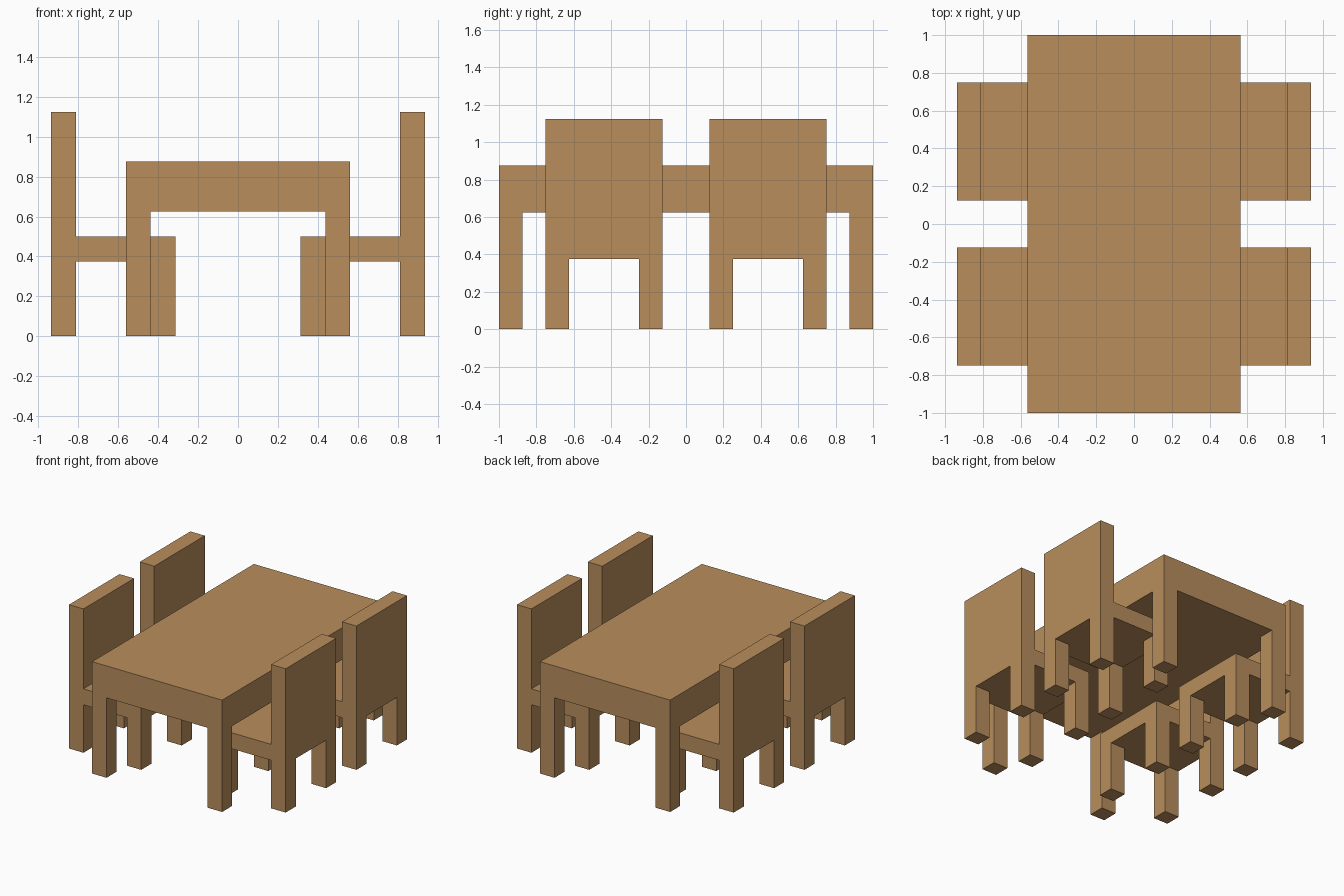
import bpy, bmesh
from mathutils import Vector

if "Cube" in bpy.data.objects:
    bpy.data.objects.remove(bpy.data.objects["Cube"])

wood = bpy.data.materials.new("tan wood")
wood.diffuse_color = (0.479, 0.270, 0.107, 1)
wood.use_nodes = True
wood.node_tree.nodes["Principled BSDF"].inputs["Base Color"].default_value = wood.diffuse_color
T = 0.125  # thickness of legs and chair back


def pull(bm, faces, dz):
    """Extrude the given faces straight up or down."""
    geom = bmesh.ops.extrude_face_region(bm, geom=faces)["geom"]
    verts = [g for g in geom if isinstance(g, bmesh.types.BMVert)]
    bmesh.ops.translate(bm, verts=verts, vec=(0, 0, dz))


def furniture(name, x0, x1, y0, y1, z0, z1, back=None, back_height=0):
    """Slab with four corner legs, and a raised back along side x = back * max."""
    bm = bmesh.new()
    bmesh.ops.create_cube(bm, size=1)
    for v in bm.verts:
        v.co = Vector((x1 if v.co.x > 0 else x0,
                       y1 if v.co.y > 0 else y0,
                       z1 if v.co.z > 0 else z0))
    # cut strips one leg wide along every side
    for co, no in (((x0 + T, 0, 0), (1, 0, 0)), ((x1 - T, 0, 0), (1, 0, 0)),
                   ((0, y0 + T, 0), (0, 1, 0)), ((0, y1 - T, 0), (0, 1, 0))):
        bmesh.ops.bisect_plane(bm, geom=bm.verts[:] + bm.edges[:] + bm.faces[:],
                               plane_co=co, plane_no=no)
    bm.normal_update()
    # legs
    corners = []
    for f in bm.faces:
        c = f.calc_center_median()
        if f.normal.z < -0.9 and (c.x < x0 + T or c.x > x1 - T) \
                and (c.y < y0 + T or c.y > y1 - T):
            corners.append(f)
    pull(bm, corners, -z0)
    # chair back
    if back:
        bm.normal_update()
        strip = []
        for f in bm.faces:
            c = f.calc_center_median()
            if f.normal.z > 0.9 and c.z > z1 - 0.01 \
                    and (c.x > x1 - T if back > 0 else c.x < x0 + T):
                strip.append(f)
        pull(bm, strip, back_height)
    # merge coplanar faces
    bmesh.ops.dissolve_limit(bm, angle_limit=0.01, verts=bm.verts[:], edges=bm.edges[:])
    bmesh.ops.recalc_face_normals(bm, faces=bm.faces[:])
    me = bpy.data.meshes.new(name)
    bm.to_mesh(me)
    bm.free()
    me.materials.append(wood)
    bpy.context.collection.objects.link(bpy.data.objects.new(name, me))


# table
furniture("table", -0.5625, 0.5625, -1, 1, 0.625, 0.875)

# four chairs facing the table
for sx, side in ((-1, "left"), (1, "right")):
    xa, xb = sorted((sx * 0.3125, sx * 0.9375))
    for sy, end in ((-1, "front"), (1, "back")):
        ya, yb = sorted((sy * 0.125, sy * 0.75))
        furniture(f"{end}_{side}_chair", xa, xb, ya, yb, 0.375, 0.5, sx, 0.625)
